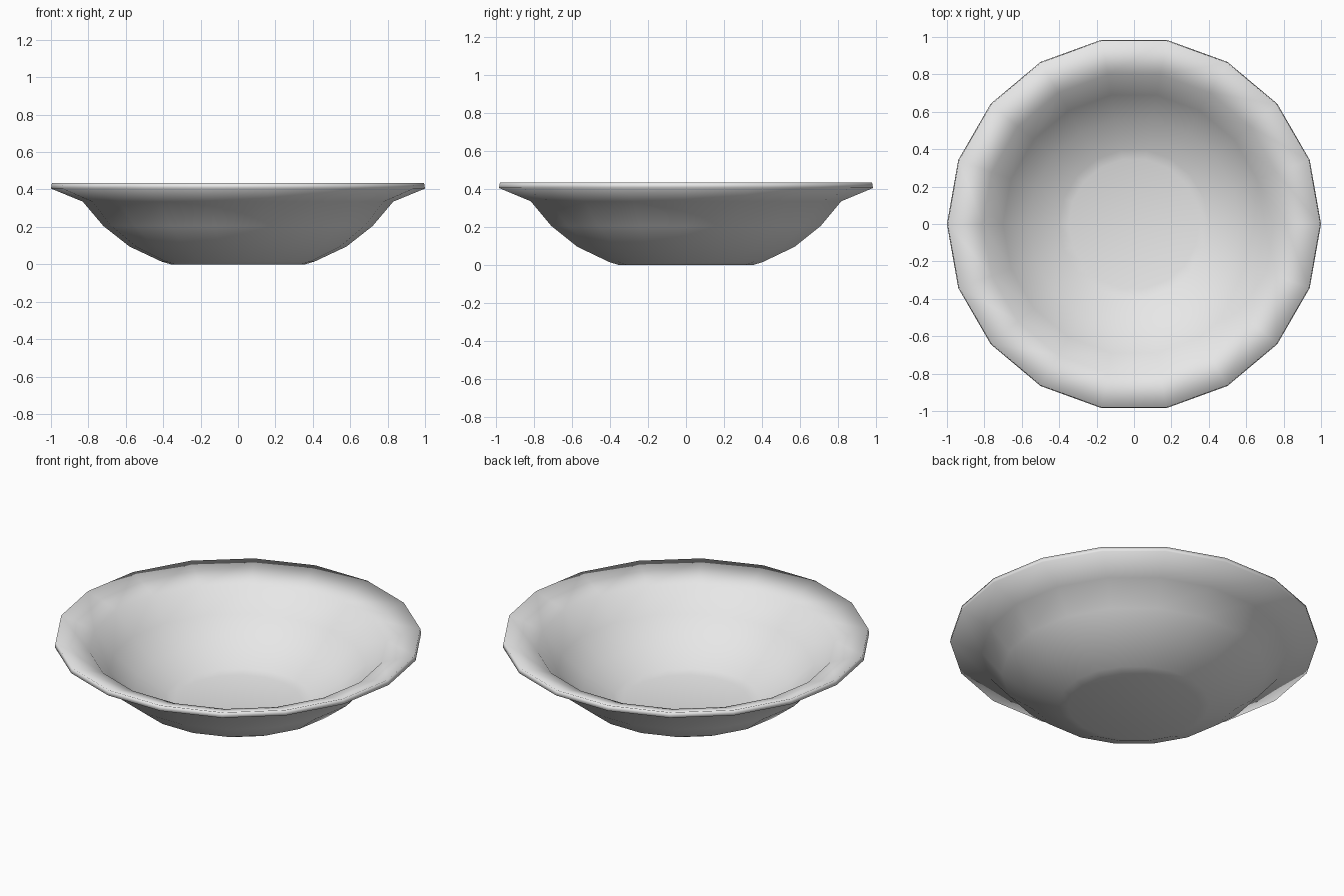
import bpy
import bmesh
from math import cos, sin, tau

cube = bpy.data.objects.get("Cube")
if cube:
    bpy.data.objects.remove(cube, do_unlink=True)

SIDES = 18

# Closed wall profile as (radius, height): outside going up, then inside going down
OUTER = [(0.36, 0), (0.41, 0.015), (0.58, 0.095), (0.72, 0.205), (0.83, 0.335), (1.0, 0.405)]
INNER = [(0.995, 0.435), (0.81, 0.37), (0.70, 0.24), (0.565, 0.13), (0.40, 0.05), (0.35, 0.035)]


def make_material(name, colour):
    mat = bpy.data.materials.new(name)
    mat.use_nodes = True
    mat.diffuse_color = colour
    mat.node_tree.nodes["Principled BSDF"].inputs["Base Color"].default_value = colour
    return mat


def lathe(name, profile, mat):
    """Spin a profile around z, closing both ends with flat discs."""
    bm = bmesh.new()
    rings = []
    for r, z in profile:
        rings.append([bm.verts.new((r * cos(tau * i / SIDES), r * sin(tau * i / SIDES), z))
                      for i in range(SIDES)])
    for low, high in zip(rings, rings[1:]):
        for i in range(SIDES):
            j = (i + 1) % SIDES
            bm.faces.new((low[i], low[j], high[j], high[i]))
    bm.faces.new(rings[0][::-1])   # underside of the foot
    bm.faces.new(rings[-1])        # inside floor
    bmesh.ops.recalc_face_normals(bm, faces=bm.faces)
    for face in bm.faces:
        face.smooth = True
    mesh = bpy.data.meshes.new(name)
    bm.to_mesh(mesh)
    bm.free()
    mesh.materials.append(mat)
    obj = bpy.data.objects.new(name, mesh)
    bpy.context.collection.objects.link(obj)
    return obj


# Wide-rimmed bowl
lathe("bowl", OUTER + INNER, make_material("light grey", (0.8, 0.8, 0.8, 1)))
